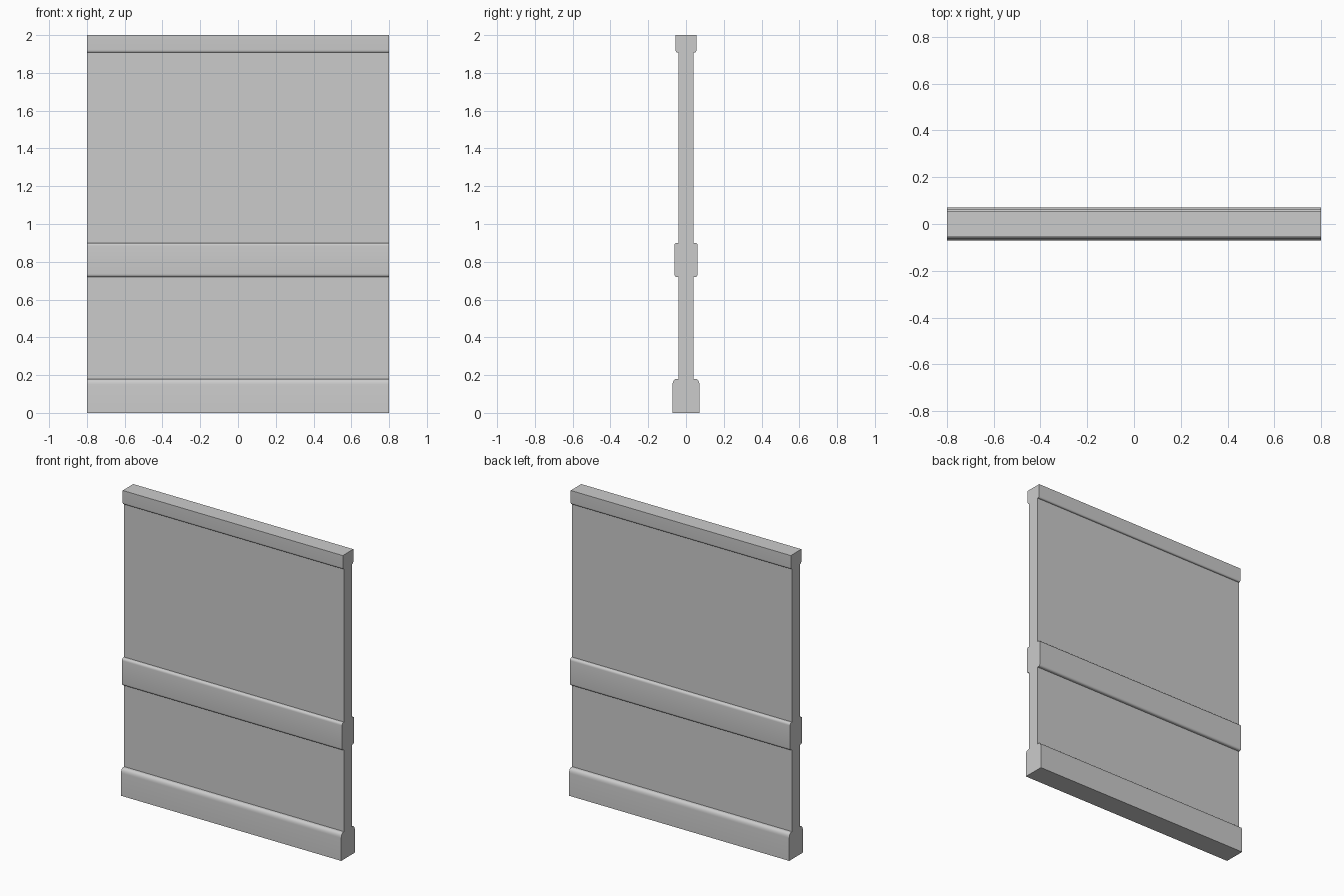
import bpy, bmesh, math

if "Cube" in bpy.data.objects:
    bpy.data.objects.remove(bpy.data.objects["Cube"])

HALF_LEN = 0.8
PANEL_Y = 0.04


def rounded(y, z, ry, rz, top, steps=5):
    """Rounded moulding edge; points run upwards along the profile."""
    pts = []
    for i in range(steps + 1):
        a = math.pi / 2 * i / steps
        if top:
            pts.append((y - ry + ry * math.cos(a), z - rz + rz * math.sin(a)))
        else:
            pts.append((y - ry + ry * math.sin(a), z + rz - rz * math.cos(a)))
    return pts


# Half cross-section from floor to top: skirting, dado rail, top rail
half = [(0.071, 0.0)]
half += rounded(0.071, 0.18, 0.02, 0.03, True)
half += [(PANEL_Y, 0.18), (PANEL_Y, 0.72)]
half += rounded(0.062, 0.72, 0.012, 0.016, False)
half += rounded(0.062, 0.90, 0.012, 0.016, True)
half += [(PANEL_Y, 0.90), (PANEL_Y, 1.908)]
half += rounded(0.055, 1.908, 0.008, 0.014, False)
half += [(0.055, 2.0)]

# Mirror the half section and extrude it along the wall
profile = half + [(-y, z) for y, z in reversed(half)]
bm = bmesh.new()
end = bm.faces.new([bm.verts.new((-HALF_LEN, y, z)) for y, z in profile])
ext = bmesh.ops.extrude_face_region(bm, geom=[end], use_keep_orig=True)
moved = [g for g in ext["geom"] if isinstance(g, bmesh.types.BMVert)]
bmesh.ops.translate(bm, verts=moved, vec=(2 * HALF_LEN, 0, 0))
bmesh.ops.recalc_face_normals(bm, faces=bm.faces)

mesh = bpy.data.meshes.new("moulded_wall_panel")
bm.to_mesh(mesh)
bm.free()
wall = bpy.data.objects.new("moulded_wall_panel", mesh)
bpy.context.collection.objects.link(wall)

# Smooth mouldings, sharp corners
bpy.context.view_layer.objects.active = wall
wall.select_set(True)
bpy.ops.object.shade_smooth_by_angle(angle=math.radians(35))
